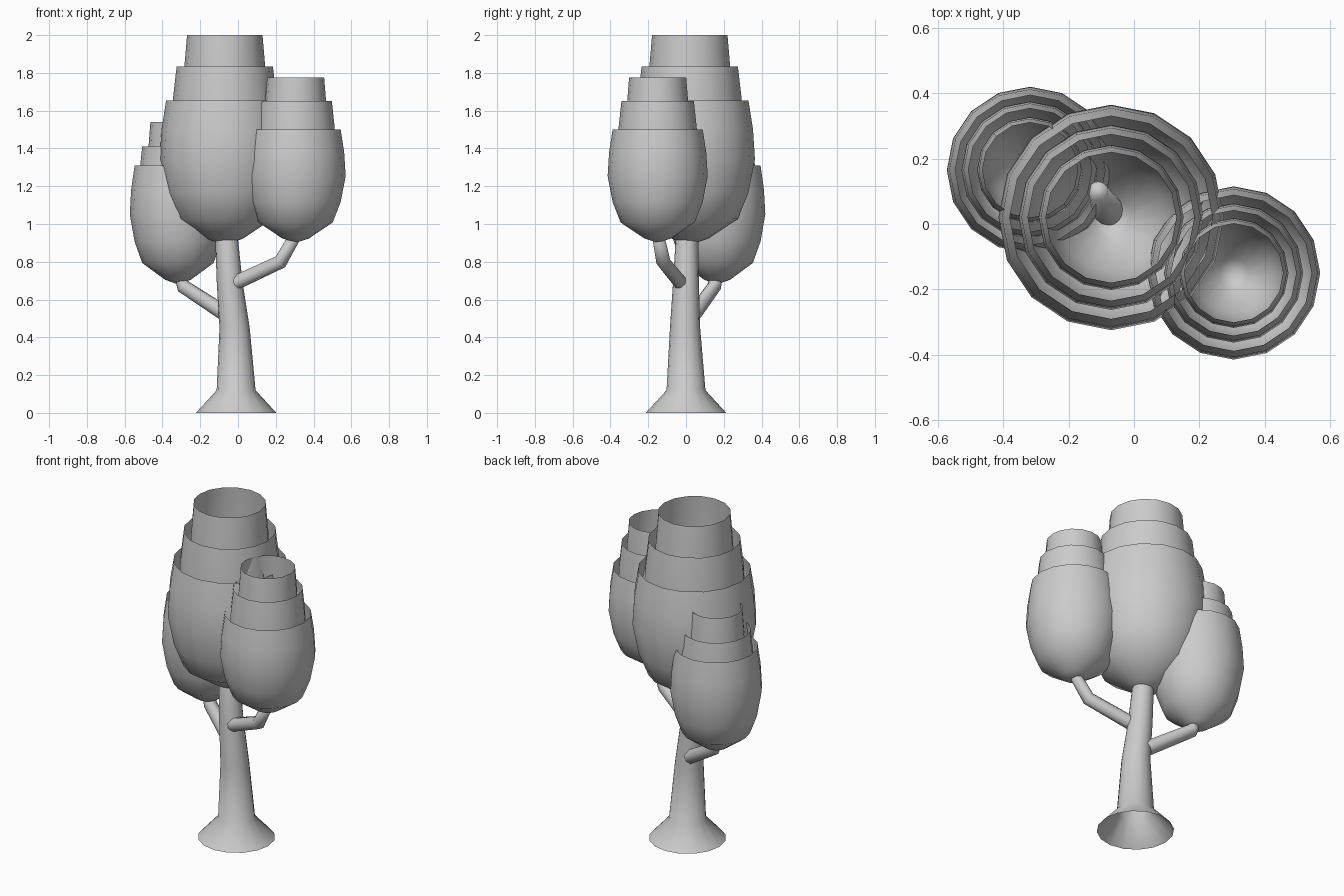
import bpy, bmesh, math
from mathutils import Vector

cube = bpy.data.objects.get("Cube")
if cube:
    bpy.data.objects.remove(cube, do_unlink=True)

GREY = (0.6, 0.6, 0.6, 1)
mat = bpy.data.materials.new("plain_grey")
mat.use_nodes = True
mat.diffuse_color = GREY
mat.node_tree.nodes["Principled BSDF"].inputs["Base Color"].default_value = GREY


def loft(name, rings, sides, tilt=False, cap=False):
    """Skin circles given as (centre, radius); a zero radius makes a pole."""
    bm = bmesh.new()
    points = [Vector(c) for c, r in rings]
    loops = []
    for i, (c, r) in enumerate(rings):
        ahead = points[min(i + 1, len(points) - 1)] - points[max(i - 1, 0)]
        turn = Vector((0, 0, 1)).rotation_difference(ahead) if tilt else None
        loop = []
        for k in range(sides if r else 1):
            a = math.tau * k / sides
            p = Vector((math.cos(a) * r, math.sin(a) * r, 0))
            if turn:
                p.rotate(turn)
            loop.append(bm.verts.new(points[i] + p))
        loops.append(loop)
    for low, high in zip(loops, loops[1:]):
        for k in range(sides):
            n = (k + 1) % sides
            if len(low) == 1:
                bm.faces.new((low[0], high[n], high[k]))
            else:
                bm.faces.new((low[k], low[n], high[n], high[k]))
    if cap:
        bm.faces.new(loops[-1])
    for f in bm.faces:
        f.smooth = True
    mesh = bpy.data.meshes.new(name)
    bm.to_mesh(mesh)
    bm.free()
    mesh.materials.append(mat)
    obj = bpy.data.objects.new(name, mesh)
    bpy.context.collection.objects.link(obj)
    return obj


# Open bowl shape: fraction of height, fraction of greatest radius
BOWL = [(0, 0), (0.04, 0.27), (0.18, 0.74), (0.36, 0.9), (0.59, 1), (0.8, 0.97), (1, 0.9)]


def crown(name, x, y, tiers):
    """Nested open bowls, each given as bottom, rim height and radius."""
    for tier, (bottom, rim, radius) in zip(("lower", "middle", "upper"), tiers):
        rings = [((x, y, bottom + (rim - bottom) * h), radius * r) for h, r in BOWL]
        loft(f"{name}_{tier}_foliage", rings, 16)


crown("main", -0.07, 0.02,
      [(0.89, 1.655, 0.345), (0.98, 1.835, 0.283), (1.08, 2.0, 0.222)])
crown("front", 0.305, -0.15,
      [(0.9, 1.5, 0.265), (0.97, 1.65, 0.213), (1.04, 1.775, 0.168)])
crown("back", -0.318, 0.165,
      [(0.68, 1.31, 0.255), (0.73, 1.41, 0.21), (0.79, 1.54, 0.162)])

# Flared trunk, hollow underneath, leaning into the main crown
loft("trunk", [((-0.01, 0, 0), 0.213), ((-0.01, 0, 0.12), 0.103),
               ((-0.018, -0.005, 0.45), 0.08), ((-0.045, 0, 0.7), 0.068),
               ((-0.06, 0.005, 0.92), 0.06), ((-0.11, 0.1, 1.35), 0.03)], 16, cap=True)

# Bent branches carrying the side crowns
loft("front_branch", [((-0.01, -0.03, 0.69), 0.04), ((0.225, -0.12, 0.8), 0.038),
                      ((0.31, -0.15, 0.95), 0.032)], 8, tilt=True, cap=True)
loft("back_branch", [((-0.06, 0.04, 0.52), 0.042), ((-0.29, 0.15, 0.67), 0.038),
                     ((-0.32, 0.165, 0.78), 0.03)], 8, tilt=True, cap=True)
